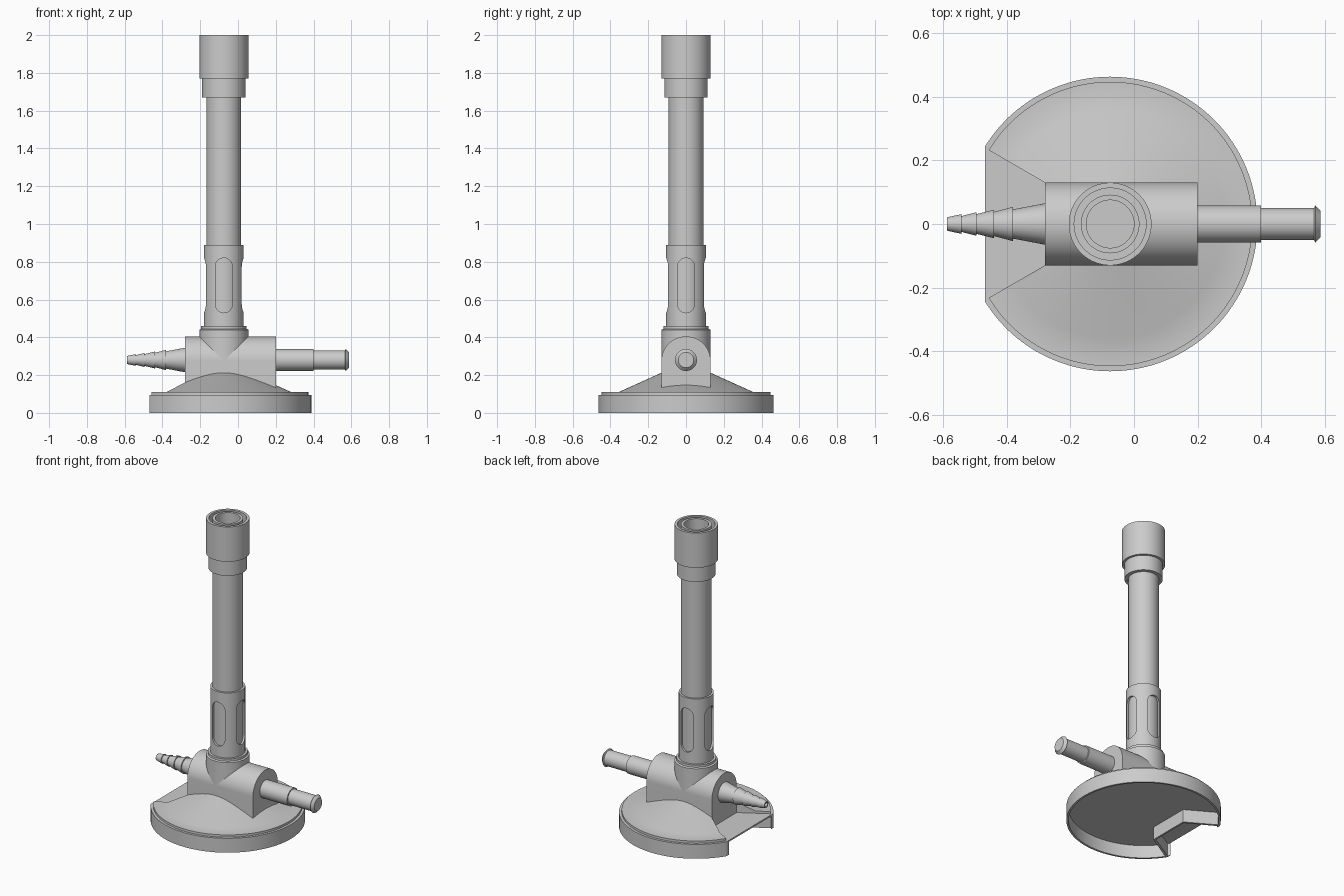
import bpy, bmesh, math

if "Cube" in bpy.data.objects:
    bpy.data.objects.remove(bpy.data.objects["Cube"])

CX = -0.075   # vertical axis of the burner
ARM_Z = 0.28  # height of the horizontal axis


def finish(name, bm):
    bmesh.ops.remove_doubles(bm, verts=bm.verts, dist=1e-5)
    bmesh.ops.recalc_face_normals(bm, faces=bm.faces)
    me = bpy.data.meshes.new(name)
    bm.to_mesh(me)
    bm.free()
    ob = bpy.data.objects.new(name, me)
    bpy.context.collection.objects.link(ob)
    return ob


def lathe(name, profile, horizontal=False, n=96):
    """Revolve (radius, position) points about the vertical or the arm axis."""
    bm = bmesh.new()
    rings = []
    for i in range(n):
        c, s = math.cos(2 * math.pi * i / n), math.sin(2 * math.pi * i / n)
        rings.append([bm.verts.new((h, r * c, ARM_Z + r * s) if horizontal
                                   else (CX + r * c, r * s, h)) for r, h in profile])
    m = len(profile)
    for i in range(n):
        a, b = rings[i], rings[(i + 1) % n]
        for j in range(m):
            k = (j + 1) % m
            if profile[j][0] == 0 and profile[k][0] == 0:
                continue
            bm.faces.new((a[j], b[j], b[k], a[k]))
    return finish(name, bm)


def prism(name, pts, axis, lo, hi):
    """Extrude a 2D outline along one axis."""
    place = {'x': lambda u, v, h: (h, u, v),
             'y': lambda u, v, h: (u, h, v),
             'z': lambda u, v, h: (u, v, h)}[axis]
    bm = bmesh.new()
    a = [bm.verts.new(place(u, v, lo)) for u, v in pts]
    b = [bm.verts.new(place(u, v, hi)) for u, v in pts]
    bm.faces.new(a)
    bm.faces.new(b)
    for i in range(len(pts)):
        j = (i + 1) % len(pts)
        bm.faces.new((a[i], a[j], b[j], b[i]))
    return finish(name, bm)


def cut(ob, cutter):
    mod = ob.modifiers.new("cut", 'BOOLEAN')
    mod.operation, mod.solver, mod.object = 'DIFFERENCE', 'EXACT', cutter
    bpy.context.view_layer.objects.active = ob
    bpy.ops.object.modifier_apply(modifier=mod.name)
    bpy.data.objects.remove(cutter)


# Hollow round foot with a conical top
base = lathe("base", [(0, .085), (.45, .085), (.45, 0), (.463, 0), (.463, .095), (.447, .095),
                      (.447, .11), (.357, .11), (.1, .226), (0, .226)], n=128)
# Wedge notch below the gas inlet, and the straight cut at its mouth
cut(base, prism("notch_cutter", [(-.28, .13), (-.28, -.13), (-.6, -.315), (-.6, .315)], 'z', .095, .4))
cut(base, prism("mouth_cutter", [(-.468, -.5), (-.468, .5), (-.7, .5), (-.7, -.5)], 'z', -.1, .4))
half = [(-.466, .237), (-.28, .13)]
outer = [(-.268, .139), (-.457, .25)]
prism("notch_walls", half + [(x, -y) for x, y in half[::-1]]
      + [(x, -y) for x, y in outer[::-1]] + outer, 'z', 0, .088)

# Arched valve body
arch = [(.13 * math.cos(math.pi * i / 48), .275 + .13 * math.sin(math.pi * i / 48)) for i in range(49)]
prism("valve_body", [(.13, .09)] + arch + [(-.13, .09)], 'x', -.28, .2)

# Collar joining body and barrel
lathe("collar", [(0, .27), (.13, .27), (.13, .44), (.12, .445), (.12, .46), (0, .46)])

# Air sleeve with four rounded slots
sleeve = lathe("air_sleeve", [(.08, .455), (.105, .455), (.105, .89), (.08, .89)])
for axis, c in (('x', 0), ('y', CX)):
    pill = [(c + .045 * math.cos(math.pi * i / 16), (.775 if i <= 16 else .575)
             + .045 * math.sin(math.pi * i / 16)) for i in range(17)]
    pill += [(c - (u - c), 1.35 - v) for u, v in pill]
    cut(sleeve, prism("slot_cutter", pill, axis, -.5, .5))

# Barrel and its flared head
lathe("barrel", [(.075, .45), (.092, .45), (.092, 2.0), (.075, 2.0)])
lathe("flame_head", [(.085, 1.67), (.115, 1.67), (.115, 1.77), (.13, 1.77), (.13, 2.0),
                     (.113, 2.0), (.113, 1.93), (.085, 1.93)])

# Barbed gas inlet
lathe("gas_inlet", [(0, -.27), (.065, -.27), (.065, -.28), (.046, -.38), (.054, -.38), (.038, -.44),
                    (.045, -.44), (.031, -.495), (.037, -.495), (.025, -.542), (.031, -.542),
                    (.021, -.588), (.013, -.588), (.013, -.5), (0, -.5)], True, 64)

# Needle valve handle
lathe("valve_handle", [(0, .19), (.058, .19), (.058, .4), (.05, .4), (.05, .566), (.058, .57),
                       (.041, .587), (0, .587)], True, 64)

for ob in bpy.context.scene.objects:
    bpy.ops.object.select_all(action='DESELECT')
    ob.select_set(True)
    bpy.context.view_layer.objects.active = ob
    bpy.ops.object.shade_smooth_by_angle(angle=math.radians(25))
